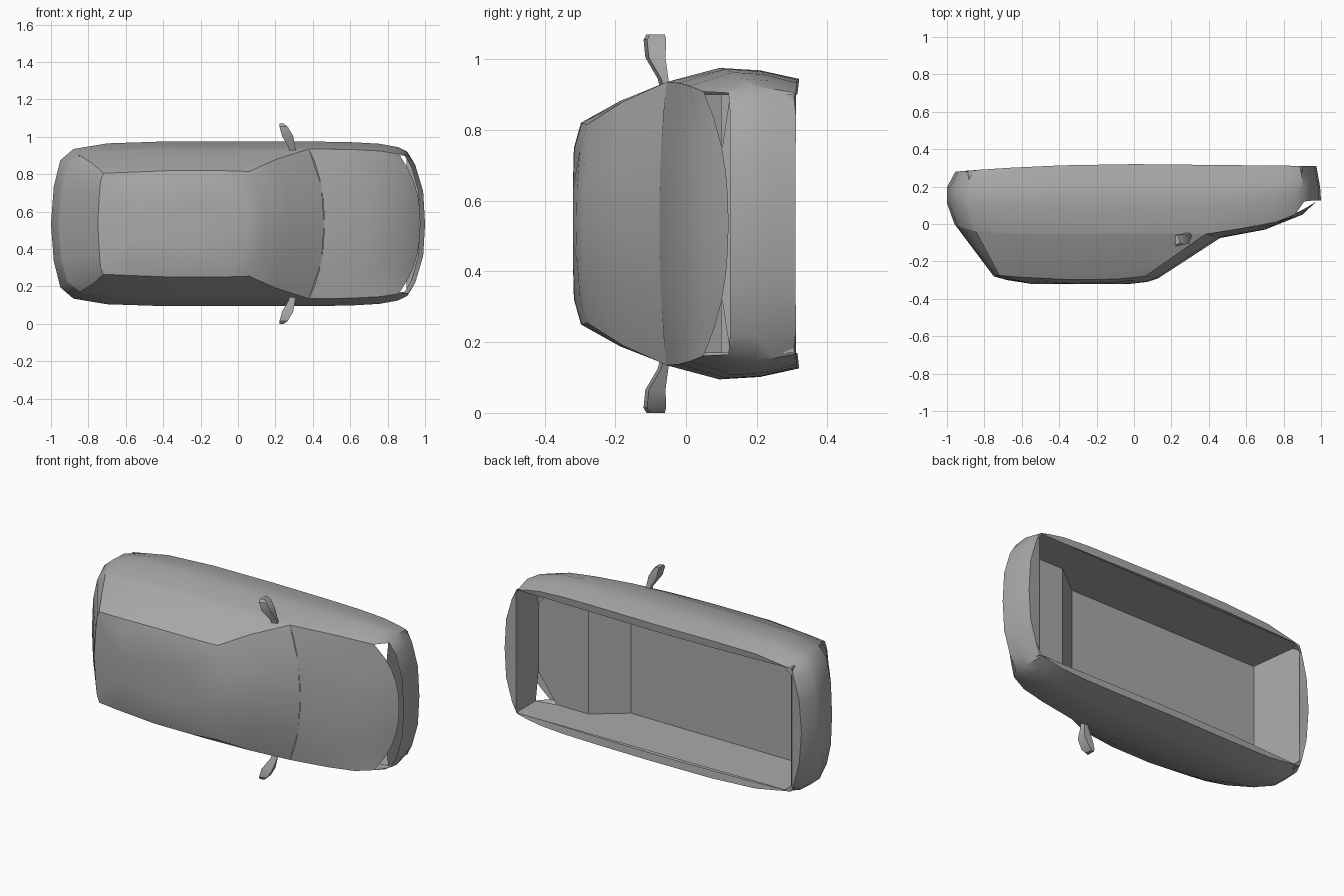
import bpy, bmesh

cube = bpy.data.objects.get("Cube")
if cube:
    bpy.data.objects.remove(cube, do_unlink=True)

MID = 0.535  # height of the car's centre plane
grey = bpy.data.materials.new("plain grey")
grey.use_nodes = True
grey.diffuse_color = (0.4, 0.4, 0.4, 1)
grey.node_tree.nodes["Principled BSDF"].inputs["Base Color"].default_value = (0.4, 0.4, 0.4, 1)


def make(name, rows, closed=True, caps=(), angle=0.6):
    """Skin a list of equal-length rows of (x, y, side) points."""
    bm = bmesh.new()
    grid = [[bm.verts.new((x, y, MID + w)) for x, y, w in row] for row in rows]
    n = len(rows[0])
    for a, b in zip(grid, grid[1:]):
        for i in range(n if closed else n - 1):
            j = (i + 1) % n
            bm.faces.new((a[i], a[j], b[j], b[i]))
    for c in caps:
        bm.faces.new(grid[c])
    bmesh.ops.remove_doubles(bm, verts=bm.verts, dist=0.0005)
    bmesh.ops.recalc_face_normals(bm, faces=bm.faces)
    mesh = bpy.data.meshes.new(name)
    bm.to_mesh(mesh)
    bm.free()
    mesh.materials.append(grey)
    obj = bpy.data.objects.new(name, mesh)
    bpy.context.collection.objects.link(obj)
    bpy.ops.object.select_all(action='DESELECT')
    obj.select_set(True)
    bpy.context.view_layer.objects.active = obj
    bpy.ops.object.shade_smooth_by_angle(angle=angle)
    return obj


def ring(half):
    """Complete a half outline, front centre to rear centre, by mirroring."""
    return half + [(x, y, -w) for x, y, w in reversed(half[1:-1])]


def mix(a, b, t):
    return tuple(p + (q - p) * t for p, q in zip(a, b))


# Lower body: plan outline (x, half width, top edge y) from nose to tail
PLAN = [(1, 0, .125), (.99, .18, .125), (.95, .32, .125), (.91, .385, .12),
        (.86, .41, .05), (.76, .428, .01), (.6, .437, -.02), (.38, .44, -.055),
        (0, .44, -.05), (-.4, .44, -.05), (-.7, .43, -.05), (-.88, .4, -.04),
        (-.95, .34, -.02), (-.985, .2, -.01), (-1, 0, 0)]


def level(t, front, rear, wide):
    out = []
    for i, (x, w, top) in enumerate(PLAN):
        low = .32 - (.04 * x * x if x < 0 else .01 * x)
        k = max(wide, .96) if i < 4 else wide
        out.append((x * (front if x > 0 else rear), low + (top - low) * t, w * k))
    return out


sill = level(0, .975, .955, .93)
belt = level(1, 1, .96, .91)
opening = []
for x, y, w in sill:
    ox = .9 if x > .8 else -.89 if x < -.8 else x
    opening.append((ox, y - .005, .365 if w > .29 else w))
make("lower_body", [ring(r) for r in (
    opening, sill, level(.3, .985, 1, .985), level(.6, .995, 1, 1), belt)])

# Bonnet: bowed rows sharing the body's upper edge
hood_rows = []
for side, (cx, cy) in zip(belt[4:8], [(.975, .12), (.9, .05), (.7, -.03), (.46, -.075)]):
    row = []
    for i in range(-5, 6):
        u = abs(i) / 5
        x, y, _ = mix((cx, cy, 0), side, u ** 2.4)
        row.append((x, y, side[2] * i / 5))
    hood_rows.append(row)
make("bonnet", hood_rows, closed=False)

# Cabin: belt outline rising to the roof outline, then a crowned roof
base = [(.46, -.075, 0), (.447, -.071, .2)] + belt[7:]
roof = [(.13, -.29, 0), (.12, -.288, .14), (.06, -.28, .28), (-.1, -.295, .285),
        (-.35, -.297, .285), (-.6, -.285, .275), (-.72, -.275, .27),
        (-.735, -.275, .23), (-.742, -.277, .15), (-.75, -.28, 0)]
waist = []
for a, b in zip(base, roof):
    x, y, w = mix(a, b, .55)
    waist.append((x, y, w * 1.03))
crown = [(x * .85 - .04, y - .02, w * .75) for x, y, w in roof]
ridge = [(x * .6 - .1, -.32, w * .35) for x, y, w in roof]
make("cabin", [ring(r) for r in (base, waist, roof, crown, ridge)], caps=(-1,))

# Inner liner: stepped tub open underneath
tub = [(.9, .31, .365), (.9, .125, .365), (.9, .1, .2), (.78, .1, .365), (.57, .1, .365),
       (.39, -.04, .365), (-.85, -.04, .365), (-.89, .285, .365)]
make("inner_liner", [[(x, y, -w), (x, y, w)] for x, y, w in tub], closed=False, angle=.2)
for name, s in (("left_liner_wall", 1), ("right_liner_wall", -1)):
    wall = [(x, y, w * s) for x, y, w in tub if w > .3]
    make(name, [wall], caps=(0,))

# Door mirrors: tapered blades on each flank
for name, s in (("left_mirror", 1), ("right_mirror", -1)):
    rows = []
    for w, x0, x1, y0, y1 in [(.37, .28, .32, -.07, -.045), (.41, .27, .305, -.08, -.05),
                              (.47, .235, .295, -.115, -.058), (.52, .222, .265, -.12, -.056),
                              (.535, .222, .245, -.112, -.06)]:
        rows.append([(x0, y0, w * s), (x1, y0 + .01, w * s), (x1 - .008, y1, w * s), (x0, y1, w * s)])
    make(name, rows, caps=(0, -1))
